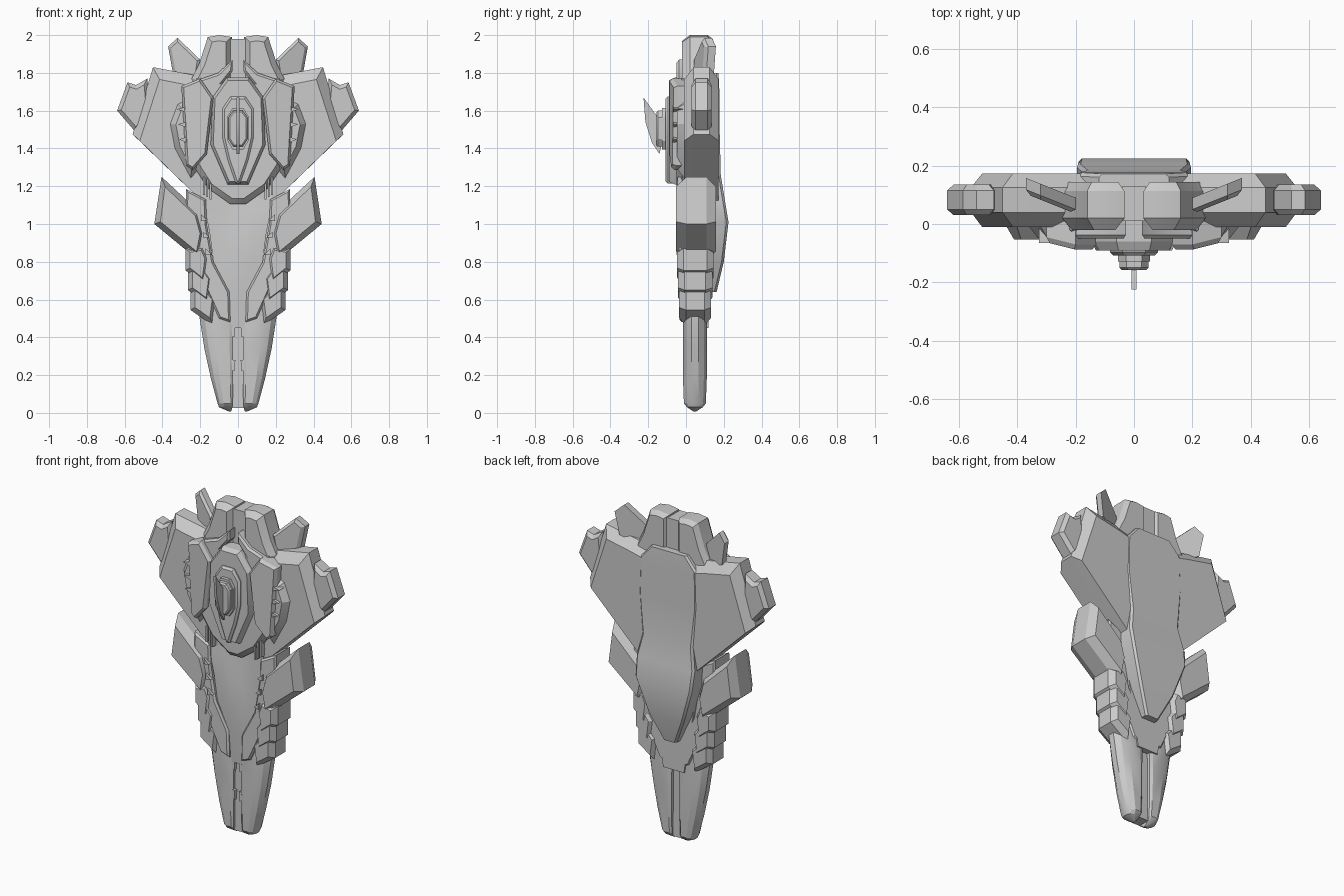
import bpy, bmesh, math
from mathutils import Vector


def loft(name, rings, mirror=False):
    """Skin equal-length rings of 3D points and cap both ends."""
    bm = bmesh.new()
    vs = [[bm.verts.new(p) for p in r] for r in rings]
    n = len(rings[0])
    for a, b in zip(vs, vs[1:]):
        for i in range(n):
            bm.faces.new((a[i], a[(i + 1) % n], b[(i + 1) % n], b[i]))
    bm.faces.new(vs[0])
    bm.faces.new(vs[-1][::-1])
    bmesh.ops.recalc_face_normals(bm, faces=bm.faces)
    me = bpy.data.meshes.new(name)
    bm.to_mesh(me)
    bm.free()
    ob = bpy.data.objects.new(name, me)
    bpy.context.collection.objects.link(ob)
    bpy.ops.object.select_all(action='DESELECT')
    ob.select_set(True)
    bpy.context.view_layer.objects.active = ob
    bpy.ops.object.shade_smooth_by_angle(angle=math.radians(25))
    if mirror:
        ob.modifiers.new("Mirror", 'MIRROR').use_mirror_merge = False
    return ob


def offset(pts, d):
    """Inset a 2D outline by d with mitred corners."""
    p = [Vector(q) for q in pts]
    n = len(p)
    area = sum(p[i].x * p[(i + 1) % n].y - p[(i + 1) % n].x * p[i].y for i in range(n))
    s = 1 if area > 0 else -1
    out = []
    for i in range(n):
        a, b = (p[i] - p[i - 1]).normalized(), (p[(i + 1) % n] - p[i]).normalized()
        na, nb = Vector((-a.y, a.x)) * s, Vector((-b.y, b.x)) * s
        m = (na + nb) / max(0.5, 1 + na.dot(nb))
        out.append(p[i] + m * d)
    return out


def slab(name, pts, y0, y1, front=(0, 0), back=(0, 0), mirror=True):
    """Extrude an x-z outline along y; front/back = (inset, depth) chamfers."""
    rings = []
    if front[0]:
        rings.append((offset(pts, front[0]), y0))
    rings += [(pts, y0 + front[1]), (pts, y1 - back[1])]
    if back[0]:
        rings.append((offset(pts, back[0]), y1))
    return loft(name, [[(q[0], y, q[1]) for q in r] for r, y in rings], mirror)


def sym(half):
    """Close a right-hand half outline into a symmetric one."""
    return half + [(-x, z) for x, z in reversed(half) if x > 0]


# Shoulders: chamfered along the top and outer edges only
outer = [(0.12, 1.76), (0.24, 1.79), (0.45, 1.83), (0.558, 1.475), (0.17, 1.10), (0.10, 1.15)]
inner = [(0.12, 1.70), (0.24, 1.73), (0.415, 1.765), (0.52, 1.44), (0.17, 1.10), (0.10, 1.15)]
loft("shoulder", [[(x, y, z) for x, z in o] for o, y in
                  ((inner, -0.01), (outer, 0.04), (outer, 0.125), (inner, 0.173))], True)
slab("shoulder_tip", [(0.48, 1.77), (0.54, 1.735), (0.585, 1.75), (0.64, 1.60), (0.545, 1.49),
                      (0.46, 1.55)], 0.03, 0.135, (0.02, 0.02), (0.02, 0.02))

# Ear fins leaning backwards
fin = [(0.20, 1.87), (0.32, 1.985), (0.37, 1.94), (0.345, 1.80), (0.22, 1.74)]
loft("ear_fin", [[(x, y + (x - 0.2) * 0.4, z) for x, z in f] for f, y in
                 ((offset(fin, 0.015), 0.035), (fin, 0.05), (fin, 0.09))], True)

# Head blocks and the recessed piece between them
slab("head_block", [(0.033, 1.99), (0.10, 2.0), (0.16, 1.99), (0.205, 1.85), (0.245, 1.77),
                    (0.22, 1.55), (0.033, 1.55)], -0.02, 0.143, (0.03, 0.04), (0.02, 0.03))
slab("head_core", sym([(0.04, 1.98), (0.04, 1.5)]), 0.01, 0.13, mirror=False)

# Angled brow bars
slab("brow_bar", [(0.028, 1.87), (0.105, 1.80), (0.235, 1.755), (0.19, 1.72), (0.10, 1.72),
                  (0.028, 1.81)], -0.05, 0.02, (0.012, 0.012))

# Chest: backing, lower body, centre plate, side panels
slab("chest_core", sym([(0.22, 1.77), (0.25, 1.33), (0.16, 1.19), (0.04, 1.105)]),
     -0.05, 0.12, (0.03, 0.03), mirror=False)
slab("chest_side_plate", [(0.26, 1.66), (0.32, 1.635), (0.36, 1.53), (0.335, 1.40),
                          (0.25, 1.24), (0.2, 1.3)], -0.048, 0.02, (0.03, 0.04))
slab("chest_plate", sym([(0.06, 1.775), (0.135, 1.67), (0.145, 1.42), (0.055, 1.21)]),
     -0.09, 0.02, (0.014, 0.03), mirror=False)
panel = [(0.20, 1.77), (0.30, 1.73), (0.275, 1.31), (0.24, 1.285), (0.165, 1.37), (0.13, 1.67)]
loft("chest_side_panel", [[(x, y + max(0, x - 0.2) * 0.25, z) for x, z in p] for p, y in
                          ((offset(panel, 0.012), -0.088), (panel, -0.07), (panel, 0.0))], True)

# Teeth along chest panels and waist frames
for i in range(3):
    z = 1.62 - i * 0.08
    slab(f"chest_tooth_{i}", [(0.275, z), (0.325 - i * 0.006, z - 0.012), (0.275, z - 0.028)], -0.065, 0)
    z, x = 1.03 - i * 0.09, 0.175 - i * 0.012
    slab(f"waist_tooth_{i}", [(x + 0.02, z + 0.02), (x - 0.012, z - 0.01), (x + 0.02, z - 0.015)], -0.05, 0)
    x = 0.14 + i * 0.018
    slab(f"waist_vent_{i}", [(x, 1.25), (x + 0.01, 1.25), (x + 0.01, 1.13 + i * 0.012),
                             (x, 1.13 + i * 0.012)], -0.045, 0.02)

# Chest emblem: stepped gem and blade
slab("gem_base", sym([(0.04, 1.675), (0.083, 1.61), (0.083, 1.46), (0.055, 1.34), (0.012, 1.215)]),
     -0.108, -0.05, (0.012, 0.012), mirror=False)
slab("gem_step", sym([(0.028, 1.615), (0.055, 1.57), (0.055, 1.44), (0.028, 1.395)]),
     -0.128, -0.09, mirror=False)
slab("gem_top", sym([(0.025, 1.60), (0.05, 1.565), (0.05, 1.45), (0.025, 1.41)]),
     -0.157, -0.12, (0.008, 0.008), mirror=False)
blade = [(-0.225, 1.67), (-0.16, 1.58), (-0.13, 1.56), (-0.13, 1.42), (-0.14, 1.37), (-0.18, 1.43),
         (-0.215, 1.54)]
loft("gem_blade", [[(x, y, z) for y, z in blade] for x in (-0.008, 0.008)])

# Waist core: hollowed front running into a ridge
rings = []
for z, w, yc, ye in ((1.22, 0.19, 0.01, -0.01), (1.08, 0.175, 0.0, -0.02), (0.95, 0.15, -0.02, -0.015),
                     (0.80, 0.13, -0.03, -0.012), (0.65, 0.10, -0.025, -0.02), (0.45, 0.07, -0.012, -0.012)):
    rings.append([(-w, 0.12, z), (-w, ye, z), (-w * .6, yc * .5 + ye * .5, z), (-w * .25, yc, z),
                  (w * .25, yc, z), (w * .6, yc * .5 + ye * .5, z), (w, ye, z), (w, 0.12, z)])
loft("waist_core", rings)
slab("waist_frame", [(0.275, 1.185), (0.17, 1.13), (0.165, 1.0), (0.13, 0.80), (0.045, 0.64),
                     (0.04, 0.48), (0.10, 0.50), (0.20, 0.72), (0.28, 0.9)],
     -0.035, 0.12, (0.01, 0.012), (0.01, 0.012))

# Hip plates
slab("hip_plate", [(0.405, 1.25), (0.443, 1.00), (0.20, 0.80), (0.17, 0.95), (0.20, 1.06)],
     -0.053, 0.158, (0.03, 0.055), (0.03, 0.05))

# Overlapping skirt segments, largest at the top
for i in range(3):
    z, g = 0.87 - i * 0.105, i * 0.006
    slab(f"skirt_segment_{i}", [(0.278 - i * 0.013, z), (0.278 - i * 0.013, z - 0.115),
                                (0.17 - i * 0.02, z - 0.20), (0.15 - i * 0.02, z - 0.05), (0.18, z + 0.02)],
         -0.048 + g, 0.145 - g, (0.025, 0.035), (0.025, 0.035))

# Legs: tapering rounded spikes
rings = []
for z, xi, xo, h in ((0.72, 0.022, 0.20, 0.06), (0.50, 0.024, 0.203, 0.064), (0.34, 0.026, 0.178, 0.064),
                     (0.18, 0.027, 0.143, 0.063), (0.05, 0.028, 0.108, 0.058), (0.03, 0.03, 0.100, 0.042),
                     (0.008, 0.036, 0.05, 0.008)):
    w = xo - xi
    rings.append([(xi, 0.047 + s * h * k, z) if t == 0 else (xi + w * t, 0.047 + s * h * k, z)
                  for t, s, k in ((0, -1, .85), (.12, -1, 1), (.6, -1, 1), (.85, -1, .75), (1, -1, .3),
                                  (1, 1, .3), (.85, 1, .75), (.6, 1, 1), (.12, 1, 1), (0, 1, .85))])
loft("leg", rings, True)
slab("leg_bridge", sym([(0.04, 0.7), (0.036, 0.027)]), 0.01, 0.084, mirror=False)
for i, z in enumerate((0.46, 0.28)):
    slab(f"leg_inner_strip_{i}", [(0.014, z), (0.034, z), (0.032, z - 0.05), (0.018, z - 0.06)], -0.012, 0.05)

# Back plate: hourglass outline, bulging at the lower back
back = []
for z, w, y in ((1.80, 0.12, 0.172), (1.72, 0.19, 0.176), (1.50, 0.195, 0.178), (1.26, 0.17, 0.184),
                (1.13, 0.195, 0.205), (1.01, 0.19, 0.225), (0.80, 0.12, 0.20), (0.64, 0.045, 0.162)):
    back.append([(-w, 0.09, z), (-w, y - 0.012, z), (-w + 0.012, y, z),
                 (w - 0.012, y, z), (w, y - 0.012, z), (w, 0.09, z)])
loft("back_plate", back)
